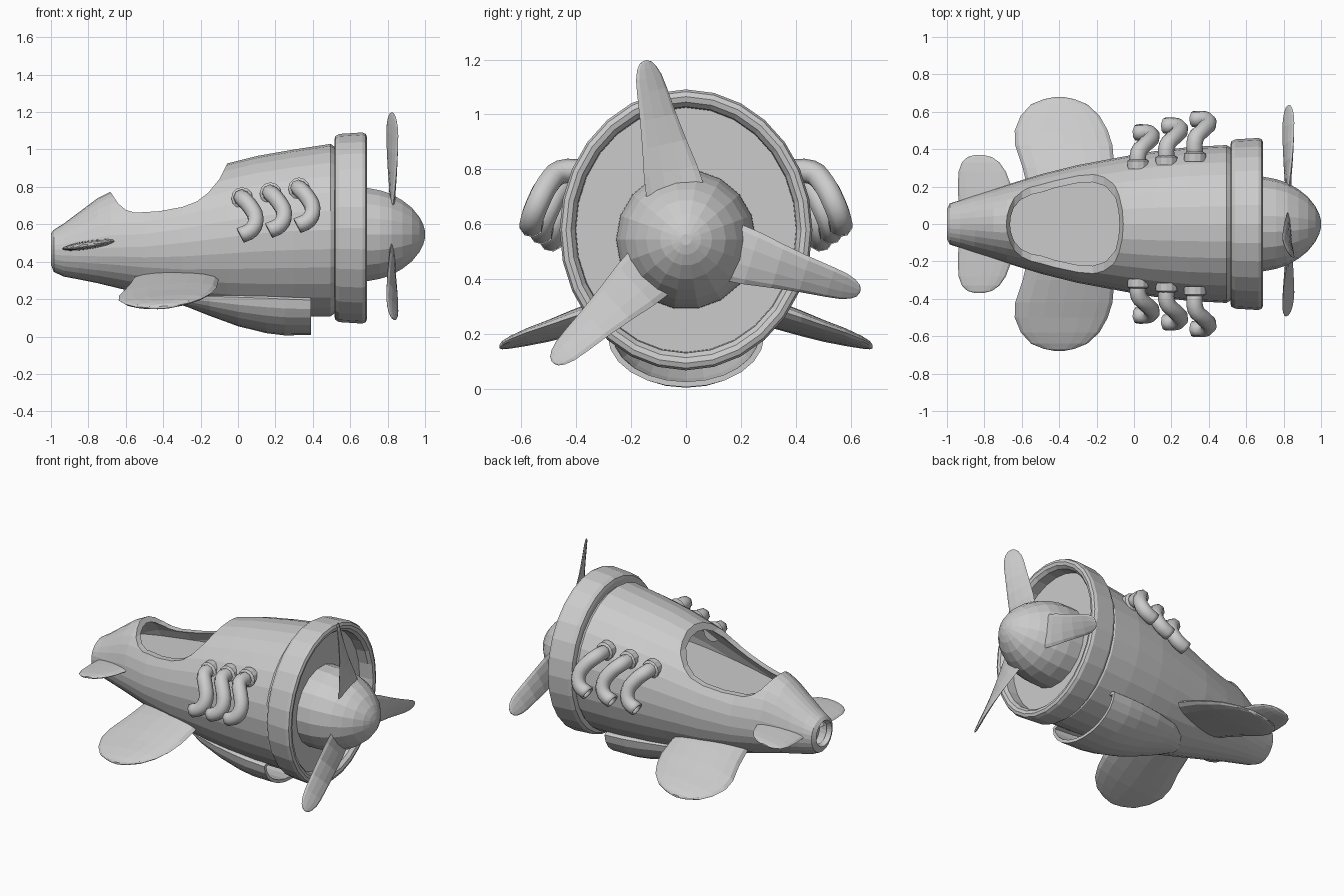
import bpy, bmesh, math
from mathutils import Vector, Matrix

if "Cube" in bpy.data.objects:
    bpy.data.objects.remove(bpy.data.objects["Cube"])


def loft(name, rings, cap_start=False, cap_end=False):
    """Skin a list of equal-length point rings."""
    bm = bmesh.new()
    loops = [[bm.verts.new(p) for p in r] for r in rings]
    n = len(loops[0])
    for a, b in zip(loops, loops[1:]):
        for i in range(n):
            j = (i + 1) % n
            bm.faces.new((a[i], a[j], b[j], b[i]))
    if cap_start:
        bm.faces.new(loops[0])
    if cap_end:
        bm.faces.new(loops[-1])
    bmesh.ops.recalc_face_normals(bm, faces=bm.faces[:])
    me = bpy.data.meshes.new(name)
    bm.to_mesh(me)
    bm.free()
    ob = bpy.data.objects.new(name, me)
    bpy.context.collection.objects.link(ob)
    return ob


def hoop(x, cz, ry, up, down, n):
    """Ring around the x axis with separate upper and lower radii."""
    pts = []
    for i in range(n):
        a = 2 * math.pi * i / n
        s = math.sin(a)
        pts.append(Vector((x, ry * math.cos(a), cz + s * (up if s > 0 else down))))
    return pts


def mirror_y(ob):
    m = ob.modifiers.new("mirror", 'MIRROR')
    m.use_axis = (False, True, False)


def shell(ob, t):
    m = ob.modifiers.new("shell", 'SOLIDIFY')
    m.thickness = t
    m.offset = -1


# Fuselage: x, top, bottom, half width, height of widest line
hull = [(-1, .55, .385, .08, .465), (-.985, .57, .345, .11, .465),
        (-.93, .605, .32, .127, .465), (-.85, .665, .305, .155, .467),
        (-.75, .74, .285, .187, .47), (-.68, .775, .268, .21, .475),
        (-.5, .785, .225, .265, .48), (-.3, .84, .175, .315, .5),
        (-.06, .925, .14, .36, .53), (.1, .965, .12, .388, .55),
        (.3, 1.0, .107, .412, .565), (.495, 1.03, .108, .422, .57),
        (.515, 1.015, .122, .41, .57)]
fuselage = loft("fuselage", [hoop(x, c, w, t - c, c - b, 28) for x, t, b, w, c in hull])
shell(fuselage, .032)

# Cockpit cutter: side profile pushed across the hull
prof = [(-.06, 1.3), (-.055, .93), (-.1, .84), (-.16, .768), (-.22, .722), (-.3, .692),
        (-.42, .67), (-.55, .662), (-.6, .677), (-.64, .71), (-.683, .775), (-.69, 1.3)]
cutter = loft("cockpit_cutter", [[Vector((x, y, z)) for x, z in prof] for y in (-.7, .7)], True, True)
cutter.hide_render = True
cutter.hide_viewport = True
cut = fuselage.modifiers.new("cockpit", 'BOOLEAN')
cut.operation = 'DIFFERENCE'
cut.solver = 'EXACT'
cut.object = cutter

# Cockpit floor and tail bulkhead
half = [(-.8, .12), (-.5, .225), (-.2, .3), (.1, .36), (.45, .38)]
outline = half + [(x, -y) for x, y in reversed(half)]
loft("cockpit_floor", [[Vector((x, y, z)) for x, y in outline] for z in (.58, .6)], True, True)
loft("tail_bulkhead", [hoop(x, .46, .1, .11, .11, 20) for x in (-.9, -.89)], True, True)

# Engine cowling with recessed front plate
cowl = [(.52, .40), (.515, .47), (.52, .49), (.54, .503), (.665, .511), (.683, .503), (.69, .485),
        (.685, .465), (.665, .448), (.6, .445)]
loft("cowling", [hoop(x, .58, r * .9, r, r, 28) for x, r in cowl], True, True)

# Spinner
nose = [(.59, .255), (.69, .253), (.76, .24), (.82, .22), (.88, .185), (.93, .145),
        (.97, .095), (.99, .055), (1.0, .02)]
loft("spinner", [hoop(x, .545, r, r, r, 18) for x, r in nose], True, True)

# Propeller blades: radius, half width, half thickness, twist
blade = [(.15, .11, .014, 0), (.25, .1, .014, 7), (.35, .085, .013, 15), (.45, .073, .012, 23),
         (.55, .064, .011, 30), (.6, .056, .01, 31), (.635, .042, .008, 31),
         (.655, .026, .006, 31), (.663, .008, .003, 31)]
for k in range(3):
    turn = Matrix.Translation((.825, 0, .55)) @ Matrix.Rotation(math.radians(13 + 120 * k), 4, 'X')
    rings = []
    for r, w, t, tw in blade:
        tw = math.radians(tw)
        ring = []
        for i in range(10):
            a = 2 * math.pi * i / 10
            p, q = w * math.cos(a), t * math.sin(a)
            ring.append(turn @ Vector((-p * math.sin(tw) + q * math.cos(tw),
                                       p * math.cos(tw) + q * math.sin(tw), r)))
        rings.append(ring)
    loft(f"propeller_blade_{k + 1}", rings, True, True)


# Wings and tail fins: y, z, rear x, front x, half thickness
def fin(name, stations, pitch):
    rings = []
    for y, z, x0, x1, t in stations:
        c, h = (x0 + x1) / 2, (x1 - x0) / 2
        rings.append([Vector((c + h * math.cos(a), y,
                              z + pitch * h * math.cos(a) + t * math.sin(a)))
                      for a in (2 * math.pi * i / 16 for i in range(16))])
    mirror_y(loft(name, rings, True, True))


fin("wings", [(.15, .325, -.56, -.11, .055), (.3, .28, -.595, -.105, .05),
              (.42, .24, -.635, -.115, .042), (.5, .213, -.638, -.14, .035),
              (.58, .19, -.605, -.185, .028), (.64, .171, -.55, -.25, .02),
              (.668, .161, -.48, -.32, .014), (.678, .156, -.43, -.37, .007)], .08)
fin("tail_fins", [(.05, .49, -.935, -.65, .026), (.2, .49, -.942, -.655, .022),
                  (.28, .488, -.938, -.685, .018), (.33, .486, -.92, -.72, .015),
                  (.358, .485, -.89, -.76, .01), (.368, .485, -.855, -.8, .005)], .15)

# Belly scoop, open at the front
scoop = [(-.32, .215, .06, .04), (-.25, .215, .14, .065), (-.15, .215, .195, .105),
         (0, .21, .24, .155), (.15, .205, .268, .187), (.25, .2, .28, .194), (.39, .195, .285, .187)]
shell(loft("belly_scoop", [hoop(x, z, w, .03, d, 24) for x, z, w, d in scoop], True), .02)

# Exhaust pipes, three per side, each with a flange
path = [(.02, .3, .74), (.025, .385, .738), (.065, .43, .695), (.095, .465, .63),
        (.075, .487, .572), (.012, .49, .54)]
for k in range(3):
    off = Vector((.152 * k, .036 * k, .026 * k))
    cu = bpy.data.curves.new(f"exhaust_pipes_{k + 1}", 'CURVE')
    cu.dimensions = '3D'
    cu.bevel_depth = .044
    cu.bevel_resolution = 2
    cu.resolution_u = 3
    sp = cu.splines.new('BEZIER')
    sp.bezier_points.add(len(path) - 1)
    for bp, p in zip(sp.bezier_points, path):
        bp.co = Vector(p) + off
        bp.handle_left_type = bp.handle_right_type = 'AUTO'
    pipe = bpy.data.objects.new(cu.name, cu)
    bpy.context.collection.objects.link(pipe)
    shell(pipe, .01)
    mirror_y(pipe)
    base = Vector((.022 + .152 * k, .325 + .02 * k, .74 + .026 * k))
    rings = []
    for d, r in ((-.03, .058), (.012, .058), (.02, .045)):
        rings.append([base + Vector((r * math.cos(a), d, r * math.sin(a)))
                      for a in (2 * math.pi * i / 12 for i in range(12))])
    mirror_y(loft(f"exhaust_flanges_{k + 1}", rings, True, True))
